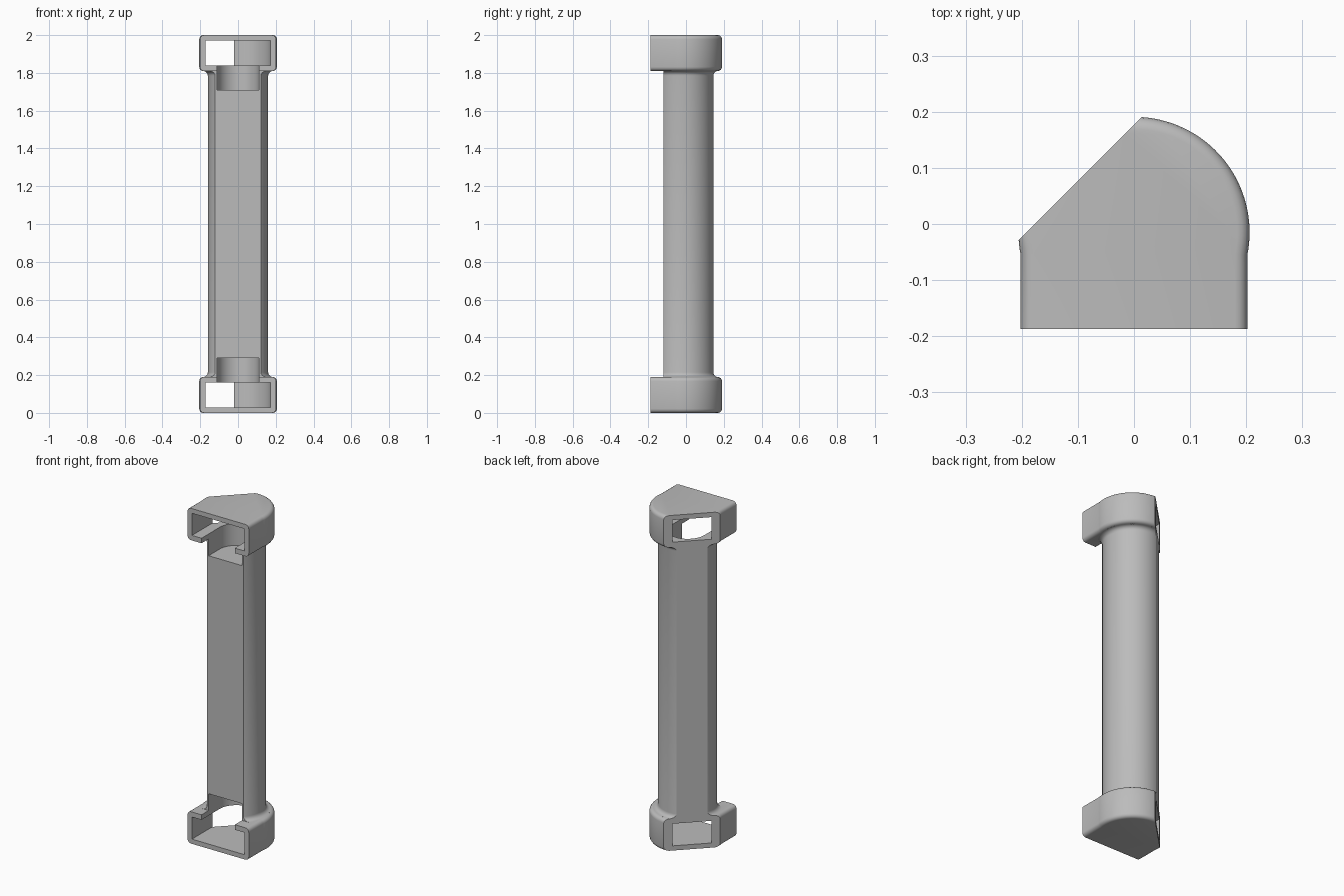
import bpy, bmesh, math
from mathutils import Vector, Matrix

if "Cube" in bpy.data.objects:
    bpy.data.objects.remove(bpy.data.objects["Cube"], do_unlink=True)

CY = -0.015          # y of the column axis
FRONT = -0.187       # front plane of the caps
SEG = 64

grey = bpy.data.materials.new("plain_grey")
grey.use_nodes = True
colour = (0.5, 0.5, 0.5, 1)
grey.diffuse_color = colour
grey.node_tree.nodes["Principled BSDF"].inputs["Base Color"].default_value = colour


def make(name, bm):
    bmesh.ops.recalc_face_normals(bm, faces=bm.faces)
    mesh = bpy.data.meshes.new(name)
    bm.to_mesh(mesh)
    bm.free()
    mesh.materials.append(grey)
    obj = bpy.data.objects.new(name, mesh)
    bpy.context.collection.objects.link(obj)
    return obj


def arch(name, half, r, z0, z1, round_rim=0):
    """Upright prism: round at the back, straight sides running out past the front."""
    bm = bmesh.new()
    a = math.acos(half / r)
    pts = [(half, -0.4)]
    for i in range(SEG + 1):
        t = -a + (math.pi + 2 * a) * i / SEG
        pts.append((r * math.cos(t), CY + r * math.sin(t)))
    pts.append((-half, -0.4))
    base = bm.faces.new([bm.verts.new((x, y, z0)) for x, y in pts])
    new = bmesh.ops.extrude_face_region(bm, geom=[base])["geom"]
    bmesh.ops.translate(bm, verts=[v for v in new if isinstance(v, bmesh.types.BMVert)],
                        vec=(0, 0, z1 - z0))
    if round_rim:
        rims = [e for e in bm.edges if abs(e.verts[0].co.z - e.verts[1].co.z) < 1e-5]
        bmesh.ops.bevel(bm, geom=rims, offset=round_rim, segments=4, profile=0.5,
                        affect='EDGES')
    return make(name, bm)


def slice_off(obj, point, normal):
    """Remove everything on the normal's side of a plane and close the cut."""
    bm = bmesh.new()
    bm.from_mesh(obj.data)
    cut = bmesh.ops.bisect_plane(bm, geom=bm.verts[:] + bm.edges[:] + bm.faces[:],
                                 plane_co=point, plane_no=normal, clear_outer=True)
    edges = [e for e in cut["geom_cut"] if isinstance(e, bmesh.types.BMEdge)]
    bmesh.ops.edgeloop_fill(bm, edges=edges)
    bmesh.ops.recalc_face_normals(bm, faces=bm.faces)
    bm.to_mesh(obj.data)
    bm.free()


def combine(target, other, operation):
    mod = target.modifiers.new(operation.lower(), 'BOOLEAN')
    mod.operation, mod.object, mod.solver = operation, other, 'EXACT'
    bpy.context.view_layer.objects.active = target
    bpy.ops.object.modifier_apply(modifier=mod.name)
    bpy.data.objects.remove(other, do_unlink=True)


# Column: lathed shaft with a fillet flaring into each cap
R, F, LOW = 0.16, 0.025, 0.19
flare = [(R + F - F * math.sin(t), LOW + F - F * math.cos(t))
         for t in [math.pi / 2 * i / 5 for i in range(6)]]
half = [(0, 0.18), (R + F, 0.18)] + flare
profile = half + [(r, 2 - z) for r, z in reversed(half)]
bm = bmesh.new()
verts = [bm.verts.new((r, CY, z)) for r, z in profile]
edges = [bm.edges.new(pair) for pair in zip(verts, verts[1:])]
bmesh.ops.spin(bm, geom=verts + edges, cent=(0, CY, 0), axis=(0, 0, 1),
               angle=2 * math.pi, steps=SEG)
bmesh.ops.remove_doubles(bm, verts=bm.verts, dist=0.0001)
bracket = make("column_with_end_sockets", bm)
slice_off(bracket, (0, -0.12, 0), (0, -1, 0))

# Rounded caps at both ends
for z0 in (0, 2 - LOW):
    cap = arch("end_cap", 0.202, 0.206, z0, z0 + LOW, 0.022)
    slice_off(cap, (0, FRONT, 0), (0, -1, 0))
    combine(bracket, cap, 'UNION')

# Hollow cavity of each cap, and the round-backed notch leading into the column
for low, high, r in ((0.028, 0.16, 0.173), (0.145, 0.29, 0.11)):
    for z0, z1 in ((low, high), (2 - high, 2 - low)):
        combine(bracket, arch("hollow", r, r * 1.001, z0, z1), 'DIFFERENCE')

# Diagonal end face across the back
bm = bmesh.new()
bmesh.ops.create_cube(bm, size=1)
bmesh.ops.scale(bm, vec=(1, 1, 3), verts=bm.verts)
bmesh.ops.translate(bm, vec=(0, 0.5, 1), verts=bm.verts)
bmesh.ops.rotate(bm, cent=(0, 0, 0), matrix=Matrix.Rotation(math.pi / 4, 3, 'Z'), verts=bm.verts)
bmesh.ops.translate(bm, vec=(-0.0885, 0.0885, 0), verts=bm.verts)
combine(bracket, make("diagonal_cutter", bm), 'DIFFERENCE')

# Smooth curves, crisp cut edges
bpy.ops.object.select_all(action='DESELECT')
bracket.select_set(True)
bpy.context.view_layer.objects.active = bracket
bpy.ops.object.shade_smooth_by_angle(angle=math.radians(30))
